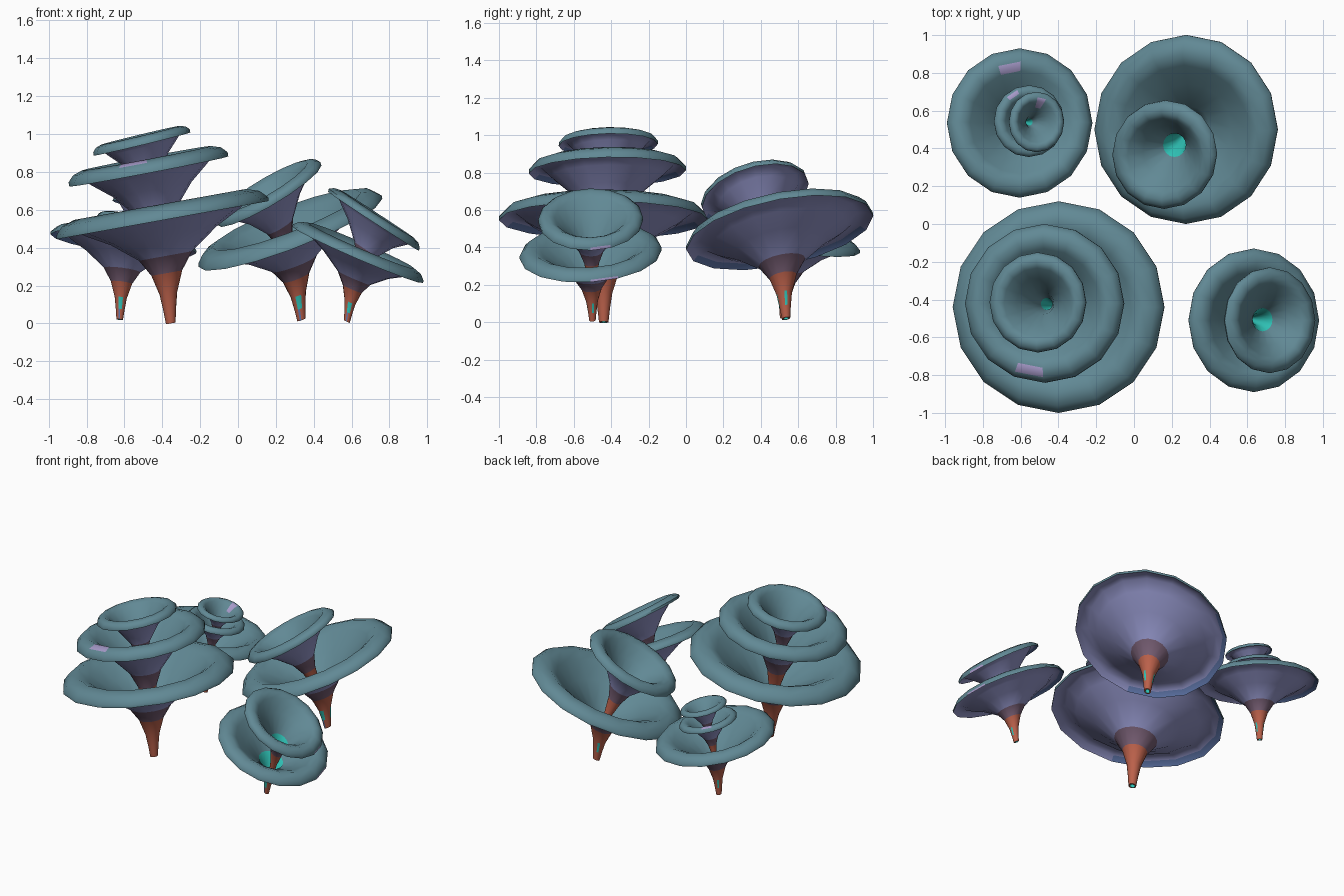
import bpy, bmesh, math
from mathutils import Vector

if "Cube" in bpy.data.objects:
    bpy.data.objects.remove(bpy.data.objects["Cube"])

SIDES = 16


def material(name, rgb):
    m = bpy.data.materials.new(name)
    m.diffuse_color = (*rgb, 1)
    m.use_nodes = True
    m.node_tree.nodes["Principled BSDF"].inputs["Base Color"].default_value = m.diffuse_color
    return m


MATS = [
    material("stem_orange", (0.50, 0.12, 0.07)),
    material("neck_mauve", (0.18, 0.11, 0.17)),
    material("underside_violet", (0.29, 0.30, 0.58)),
    material("lip_blue", (0.12, 0.19, 0.42)),
    material("cap_teal", (0.12, 0.25, 0.30)),
    material("throat_cyan", (0.03, 0.58, 0.50)),
    material("spot_lavender", (0.38, 0.32, 0.58)),
]
ORANGE, MAUVE, VIOLET, BLUE, TEAL, CYAN, LAVENDER = range(7)

# trumpet wall, outside up then inside down:
# (radius / rim radius, height / rim height, lift along the cap normal / rim radius, colour of band above)
PROFILE = [(.045, 0, 0, ORANGE), (.06, .13, 0, ORANGE), (.083, .28, 0, ORANGE),
           (.145, .47, 0, MAUVE), (.25, .63, 0, VIOLET), (.5, .82, 0, VIOLET),
           (.72, .93, .01, VIOLET), (.84, .97, .06, VIOLET), (.94, .975, .04, BLUE),
           (1, .965, 0, TEAL),
           (1, 1, 0, TEAL), (.93, 1, .075, TEAL), (.81, 1, .115, TEAL), (.69, .985, .06, TEAL),
           (.48, .88, 0, TEAL), (.22, .67, 0, TEAL), (.12, .47, 0, CYAN),
           (.055, .22, 0, CYAN), (.03, 0, 0, ORANGE)]
EDGE, LIP, THROAT = 9, 11, 15  # rim edge, top of the rolled lip, throat


def trumpet(name, base, rim, rx, ry, sx, sy, spots=(), stem_flecks=False, wide_throat=False):
    """Funnel cap from base to rim centre, rim slanted by slopes sx and sy."""
    base, rim = Vector(base), Vector(rim)
    normal = Vector((-sx, -sy, 1)).normalized()
    bm = bmesh.new()
    rings = []
    for r, t, lift, _ in PROFILE:
        c = base.lerp(rim, t) + normal * lift * rx
        ring = []
        for i in range(SIDES):
            a = 2 * math.pi * i / SIDES
            x, y = r * rx * math.cos(a), r * ry * math.sin(a)
            ring.append(bm.verts.new((c.x + x, c.y + y, c.z + x * sx + y * sy)))
        rings.append(ring)
    for k, point in enumerate(PROFILE):
        lo, hi = rings[k], rings[(k + 1) % len(rings)]
        for i in range(SIDES):
            j = (i + 1) % SIDES
            f = bm.faces.new((lo[i], lo[j], hi[j], hi[i]))
            f.smooth = True
            colour = point[3]
            # blue only under the left part of the lip
            if colour == BLUE and math.cos(2 * math.pi * (i + .5) / SIDES) > -.4:
                colour = VIOLET
            # small flecks low on the stem
            if stem_flecks and k == 1 and i in (0, 5, 11, 12):
                colour = CYAN
            if stem_flecks and k == 0 and i == 11:
                colour = BLUE
            if wide_throat and k == THROAT:
                colour = CYAN
            if (k, i) in spots:
                colour = LAVENDER
            f.material_index = colour
    bmesh.ops.recalc_face_normals(bm, faces=bm.faces)
    me = bpy.data.meshes.new(name)
    bm.to_mesh(me)
    bm.free()
    for m in MATS:
        me.materials.append(m)
    ob = bpy.data.objects.new(name, me)
    bpy.context.collection.objects.link(ob)
    bpy.context.view_layer.objects.active = ob
    ob.select_set(True)
    bpy.ops.object.shade_smooth_by_angle(angle=math.radians(60))
    ob.select_set(False)


# front-left cluster: three stacked trumpets
trumpet("front_left_low_cap", (-.355, -.44, 0), (-.40, -.44, .565), .56, .56, .18, 0)
trumpet("front_left_mid_cap", (-.36, -.44, .18), (-.475, -.42, .825), .42, .42, .19, .02,
        spots=[(LIP, 11)])
trumpet("front_left_top_cap", (-.42, -.43, .46), (-.51, -.415, .965), .255, .265, .24, .02)

# back-left cluster: one wide trumpet with two small ones
trumpet("back_left_low_cap", (-.625, .52, .02), (-.605, .535, .435), .385, .395, -.13, -.13,
        spots=[(LIP + 1, 4)], stem_flecks=True)
trumpet("back_left_mid_cap", (-.61, .53, .22), (-.555, .545, .54), .185, .19, -.2, -.1,
        spots=[(LIP, 5)])
trumpet("back_left_top_cap", (-.59, .54, .34), (-.515, .54, .625), .145, .16, -.23, -.08,
        spots=[(LIP + 1, 3), (LIP + 2, 3)])

# back-right cluster: two trumpets leaning left
trumpet("back_right_low_cap", (.335, .535, .02), (.275, .50, .495), .485, .50, .37, .18,
        stem_flecks=True)
trumpet("back_right_top_cap", (.325, .525, .20), (.16, .365, .695), .275, .285, .57, .22,
        wide_throat=True)

# front-right cluster: two trumpets leaning right
trumpet("front_right_low_cap", (.575, -.50, .01), (.635, -.51, .375), .345, .38, -.43, .06,
        spots=[(EDGE, 0)], stem_flecks=True, wide_throat=True)
trumpet("front_right_top_cap", (.60, -.50, .11), (.72, -.51, .555), .24, .28, -.65, .02,
        spots=[(EDGE, 0)], wide_throat=True)
